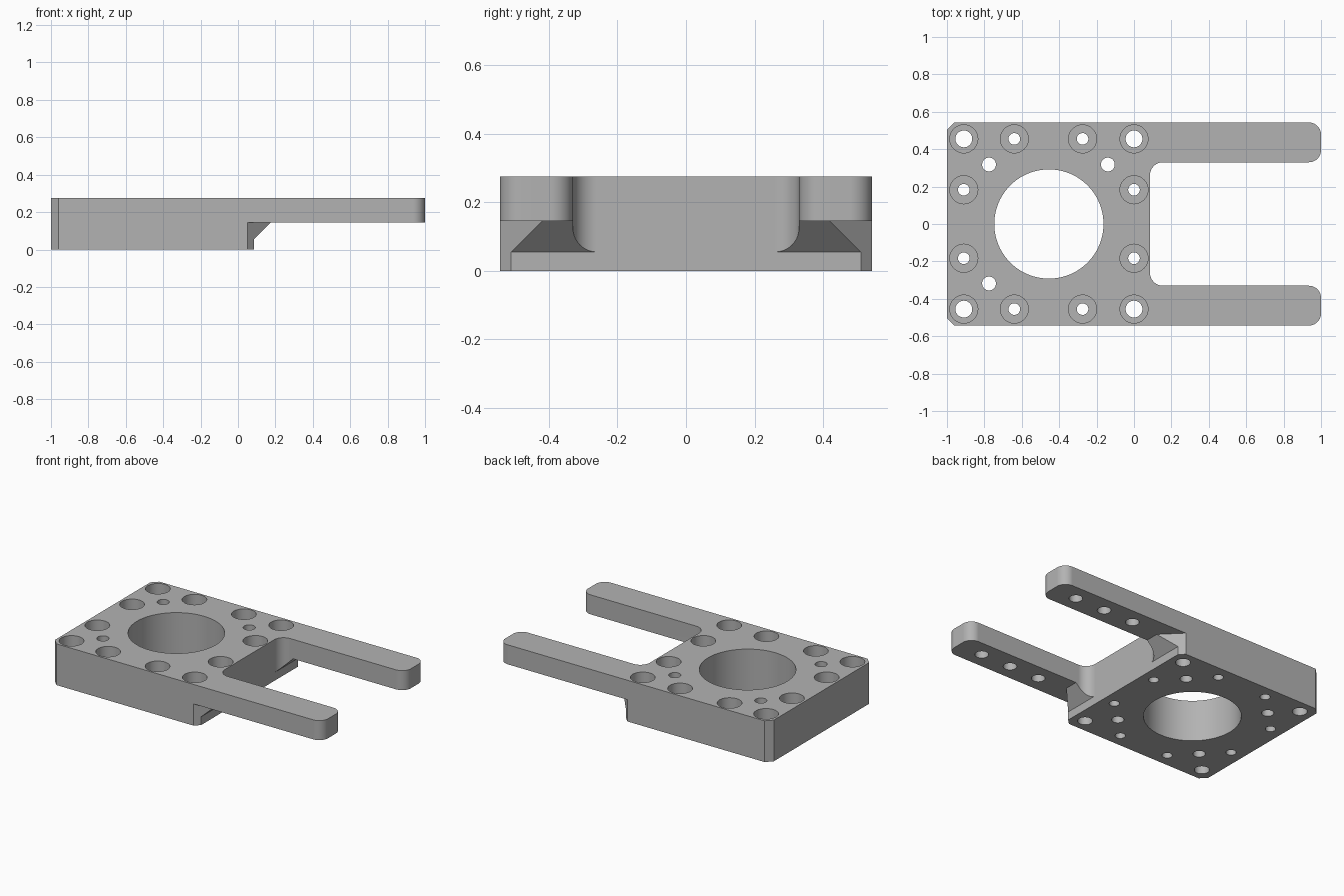
import bpy, bmesh, math
from mathutils import Vector

if "Cube" in bpy.data.objects:
    bpy.data.objects.remove(bpy.data.objects["Cube"], do_unlink=True)

TOP, ARM_Z = 0.275, 0.145        # plate top, underside of the arms
HALF_W, ARM_IN = 0.543, 0.33     # outer and inner y of the arms
WALL = 0.085                     # x of the wall between the arms

metal = bpy.data.materials.new("grey metal")
metal.use_nodes = True
grey = (0.45, 0.45, 0.45, 1)
metal.diffuse_color = grey
metal.node_tree.nodes["Principled BSDF"].inputs["Base Color"].default_value = grey


def rounded(corners):
    """Polygon whose corners (x, y, size, steps) are filleted; one step makes a chamfer."""
    pts = []
    for i, (x, y, r, steps) in enumerate(corners):
        p = Vector((x, y))
        a = (Vector(corners[i - 1][:2]) - p).normalized()
        b = (Vector(corners[(i + 1) % len(corners)][:2]) - p).normalized()
        for k in range(steps + 1):
            t = k / steps * math.pi / 2
            pts.append(p + a * r * (1 - math.sin(t)) + b * r * (1 - math.cos(t)))
    return pts


def prism(bm, points, shift):
    """Extrude a planar 3D outline along a vector."""
    face = bm.faces.new([bm.verts.new(p) for p in points])
    ext = bmesh.ops.extrude_face_region(bm, geom=[face])["geom"]
    bmesh.ops.translate(bm, vec=shift, verts=[v for v in ext if isinstance(v, bmesh.types.BMVert)])


def lathe(bm, x, y, profile, sides=40):
    """Closed round cutter from (radius, z) pairs."""
    rings = [[bm.verts.new((x + r * math.cos(math.tau * i / sides),
                            y + r * math.sin(math.tau * i / sides), z))
              for i in range(sides)] for r, z in profile]
    for low, high in zip(rings, rings[1:]):
        for i in range(sides):
            j = (i + 1) % sides
            bm.faces.new((low[i], low[j], high[j], high[i]))
    bm.faces.new(rings[0][::-1])
    bm.faces.new(rings[-1])


def finish(bm, name):
    bmesh.ops.recalc_face_normals(bm, faces=bm.faces)
    mesh = bpy.data.meshes.new(name)
    bm.to_mesh(mesh)
    bm.free()
    obj = bpy.data.objects.new(name, mesh)
    bpy.context.collection.objects.link(obj)
    mesh.materials.append(metal)
    return obj


# Forked plate outline, full height
half = [(WALL, -ARM_IN, 0.07, 10), (1, -ARM_IN, 0.065, 10),
        (1, -HALF_W, 0.065, 10), (-1, -HALF_W, 0.04, 1)]
outline = rounded(half + [(x, -y, r, n) for x, y, r, n in reversed(half)])
bm = bmesh.new()
prism(bm, [(p.x, p.y, 0) for p in outline], (0, 0, TOP))
plate = finish(bm, "fork_plate")

# Clearance below the arms, leaving a sloped gusset
bm = bmesh.new()
prism(bm, [(x, -0.7, z) for x, z in ((WALL, -0.1), (WALL, 0.055), (WALL + 0.09, ARM_Z),
                                     (1.2, ARM_Z), (1.2, -0.1))], (0, 1.4, 0))
cutters = [finish(bm, "arm_clearance_cutter")]

# Angled cut of the lower block corners
bm = bmesh.new()
for s in (-1, 1):
    prism(bm, [(x, s * y, -0.1) for x, y in ((-0.005, 0.6), (0.325, 0.27), (1.3, 0.27), (1.3, 0.6))],
          (0, 0, ARM_Z + 0.1))
cutters.append(finish(bm, "corner_cutter"))

# Holes: bore, counterbored bolt holes, dowel holes and blind arm holes
bm = bmesh.new()
lathe(bm, -0.455, 0, ((0.292, -0.1), (0.292, 0.4)), 96)
bolts = [(-0.91, 0.455, 0.045), (0, 0.455, 0.045), (-0.64, 0.455, 0.031),
         (-0.275, 0.455, 0.031), (-0.91, 0.183, 0.031), (0, 0.183, 0.031)]
SEAT = 0.13
for s in (-1, 1):
    for x, y, r in bolts:
        lathe(bm, x, s * y, ((r, -0.1), (r, SEAT), (0.075, SEAT), (0.075, 0.4)))
    for x in (-0.775, -0.14):
        blind = s < 0 and x > -0.5
        lathe(bm, x, s * 0.318, ((0.037, -0.1), (0.037, 0.18 if blind else 0.4)))
    for x in (0.38, 0.6, 0.82):
        lathe(bm, x, s * 0.437, ((0.041, 0.05), (0.041, 0.23)))
cutters.append(finish(bm, "hole_cutter"))

# Apply the cuts
bpy.context.view_layer.objects.active = plate
plate.select_set(True)
for cutter in cutters:
    cutter.hide_render = True
    mod = plate.modifiers.new(cutter.name, "BOOLEAN")
    mod.operation, mod.solver, mod.object = "DIFFERENCE", "EXACT", cutter
    bpy.ops.object.modifier_apply(modifier=mod.name)
    bpy.data.objects.remove(cutter, do_unlink=True)

# Smooth round walls, crisp edges
bpy.ops.object.shade_smooth_by_angle(angle=math.radians(30))
normals = plate.modifiers.new("flat_faces", "WEIGHTED_NORMAL")
normals.keep_sharp = True
